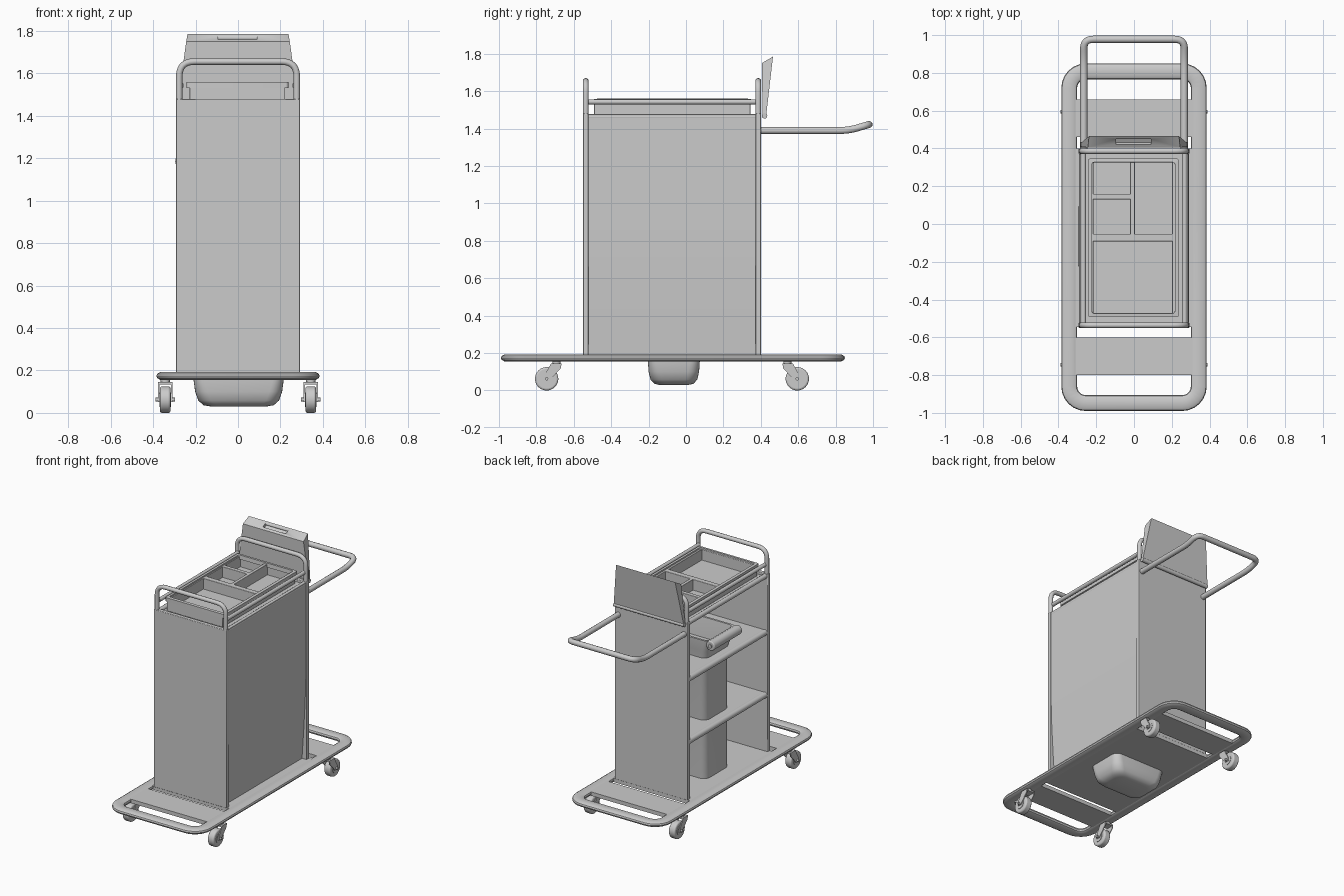
import bpy, bmesh, math
from mathutils import Vector

if "Cube" in bpy.data.objects:
    bpy.data.objects.remove(bpy.data.objects["Cube"])

grey = bpy.data.materials.new("plain_grey")
grey.diffuse_color = (0.6, 0.6, 0.6, 1)
grey.use_nodes = True
grey.node_tree.nodes["Principled BSDF"].inputs["Base Color"].default_value = grey.diffuse_color


def finish(name, bm, bevel=0.0, segs=2):
    bmesh.ops.recalc_face_normals(bm, faces=bm.faces)
    me = bpy.data.meshes.new(name)
    bm.to_mesh(me)
    bm.free()
    ob = bpy.data.objects.new(name, me)
    bpy.context.collection.objects.link(ob)
    me.materials.append(grey)
    if bevel:
        m = ob.modifiers.new("bevel", 'BEVEL')
        m.width, m.segments = bevel, segs
    bpy.ops.object.select_all(action='DESELECT')
    ob.select_set(True)
    bpy.context.view_layer.objects.active = ob
    bpy.ops.object.shade_smooth_by_angle(angle=math.radians(35))
    return ob


def box(name, x, y, z, bevel=0.0):
    bm = bmesh.new()
    bmesh.ops.create_cube(bm, size=1)
    for v in bm.verts:
        v.co = [r[0] + (c + 0.5) * (r[1] - r[0]) for r, c in zip((x, y, z), v.co)]
    return finish(name, bm, bevel)


def loft(name, loops, ring=False):
    """Skin matching loops; ring joins the last to the first, otherwise cap the ends."""
    bm = bmesh.new()
    rows = [[bm.verts.new(p) for p in lp] for lp in loops]
    n = len(rows[0])
    for a, b in zip(rows, rows[1:] + rows[:1] if ring else rows[1:]):
        for i in range(n):
            j = (i + 1) % n
            bm.faces.new((a[i], a[j], b[j], b[i]))
    if not ring:
        bm.faces.new(rows[0])
        bm.faces.new(rows[-1])
    return finish(name, bm)


def round_rect(cx, cy, hx, hy, r, z, n=6):
    pts = []
    for k, (sx, sy) in enumerate(((1, 1), (-1, 1), (-1, -1), (1, -1))):
        for i in range(n + 1):
            a = math.pi / 2 * (k + i / n)
            pts.append((cx + sx * (hx - r) + r * math.cos(a),
                        cy + sy * (hy - r) + r * math.sin(a), z))
    return pts


def prism(name, pts, lo, hi, axis, bevel=0.0):
    """Extrude a 2D outline along x (yz outline) or y (xz outline)."""
    put = (lambda p, t: (t, p[0], p[1])) if axis == 'x' else (lambda p, t: (p[0], t, p[1]))
    ob = loft(name, [[put(p, t) for p in pts] for t in (lo, hi)])
    if bevel:
        m = ob.modifiers.new("bevel", 'BEVEL')
        m.width, m.segments = bevel, 2
    return ob


def cylinder(name, centre, r, length, axis, n=28, bevel=0.0):
    other = [i for i in range(3) if i != axis]
    loops = []
    for t in (-length / 2, length / 2):
        lp = []
        for i in range(n):
            p = list(centre)
            p[axis] += t
            p[other[0]] += r * math.cos(2 * math.pi * i / n)
            p[other[1]] += r * math.sin(2 * math.pi * i / n)
            lp.append(p)
        loops.append(lp)
    ob = loft(name, loops)
    if bevel:
        m = ob.modifiers.new("bevel", 'BEVEL')
        m.width, m.segments, m.limit_method = bevel, 3, 'ANGLE'
    return ob


def tube(name, pts, radius, fillet=0.0, n=6):
    """Round bar along a path with rounded corners."""
    pts = [Vector(p) for p in pts]
    path = [pts[0]]
    for a, b, c in zip(pts, pts[1:], pts[2:]):
        f = min(fillet, (a - b).length * 0.45, (c - b).length * 0.45)
        p, q = b + (a - b).normalized() * f, b + (c - b).normalized() * f
        for i in range(n + 1):
            t = i / n
            path.append(p * (1 - t) ** 2 + b * 2 * t * (1 - t) + q * t * t)
    path.append(pts[-1])
    cu = bpy.data.curves.new(name, 'CURVE')
    cu.dimensions = '3D'
    cu.bevel_depth, cu.bevel_resolution, cu.use_fill_caps = radius, 3, True
    sp = cu.splines.new('POLY')
    sp.points.add(len(path) - 1)
    for s, p in zip(sp.points, path):
        s.co = (*p, 1)
    cu.materials.append(grey)
    ob = bpy.data.objects.new(name, cu)
    bpy.context.collection.objects.link(ob)
    return ob


# base: rounded rim with three deck plates leaving slots between
section = [(0, .174), (.004, .184), (.018, .192), (.068, .192), (.08, .185),
           (.084, .174), (.08, .163), (.068, .156), (.018, .156), (.004, .164)]
loft("base_rim", [round_rect(0, -.07, .385 - d, .92 - d, max(.13 - d, .04), z)
                  for d, z in section], ring=True)
for name, y in (("front_deck", (-.80, -.60)), ("middle_deck", (-.545, .40)), ("back_deck", (.46, .66))):
    box(name, (-.315, .315), y, (.16, .188))

# end panels with hoop handles above
for name, y in (("front", -.536), ("back", .386)):
    box(name + "_panel", (-.293, .293), (y - .015, y + .015), (.185, 1.48), .004)
    tube(name + "_hoop", [(-.277, y, 1.46), (-.277, y, 1.655), (.277, y, 1.655), (.277, y, 1.46)],
         .0155, .07)

# closed side panel, curving inward toward the floor
outer = [(.288, 1.475), (.288, 1.0), (.287, .8), (.281, .6), (.27, .4), (.256, .185)]
prism("side_panel", outer + [(x - .015, z) for x, z in reversed(outer)], -.53, .38, 'y')

# top frame: rails and plate under the tray
for side, s in (("left", -1), ("right", 1)):
    tube(side + "_upper_rail", [(s * .268, -.53, 1.543), (s * .268, .38, 1.543)], .0145)
    tube(side + "_lower_rail", [(s * .272, -.53, 1.462), (s * .272, .38, 1.462)], .018)
box("top_plate", (-.272, .272), (-.53, .38), (1.445, 1.462))

# tray: outer walls, lip and dividers
box("tray_floor", (-.225, .218), (-.49, .345), (1.46, 1.472))
for name, x, y in (("left_wall", (-.228, -.215), (-.492, .345)), ("right_wall", (.202, .22), (-.492, .345)),
                   ("front_wall", (-.225, .215), (-.492, -.47)), ("back_wall", (-.225, .215), (.333, .345)),
                   ("cross_divider", (-.22, .21), (-.092, -.052)), ("long_divider", (-.02, .004), (-.07, .34)),
                   ("short_divider", (-.22, -.01), (.13, .16))):
    box("tray_" + name, x, y, (1.462, 1.55), .003)
lip = [(0, 1.53), (0, 1.558), (.02, 1.56), (.022, 1.53)]
loft("tray_lip", [round_rect(-.003, -.073, .24 - d, .42 - d, .012, z) for d, z in lip], ring=True)

# shelves with rolled front edges
for name, z in (("lower", .615), ("upper", 1.07)):
    box(name + "_shelf", (-.275, .28), (-.53, .38), (z - .03, z))
    tube(name + "_shelf_edge", [(-.27, -.53, z - .018), (-.27, .38, z - .018)], .022)

# tall bin passing through the shelves and hanging under the base
bin_loops = [(.13, .08, .06, .03), (.165, .105, .06, .036), (.19, .125, .06, .058), (.205, .135, .06, .10),
             (.213, .139, .05, .16), (.213, .139, .05, 1.05), (.235, .155, .04, 1.13), (.25, .16, .035, 1.21),
             (.235, .145, .03, 1.21), (.20, .125, .03, 1.06), (.19, .115, .03, .7)]
loft("bin", [round_rect(.003, -.065, hx, hy, r, z) for hx, hy, r, z in bin_loops])
cylinder("bin_roll", (-.262, -.065, 1.185), .034, .32, 1, bevel=.006)
cylinder("bin_roll_pin", (-.262, -.065, 1.185), .014, .335, 1, 16)

# push handle, rising at its end
tube("push_handle", [(-.266, .39, 1.39), (-.266, .87, 1.39), (-.266, .978, 1.422), (.266, .978, 1.422),
                     (.266, .87, 1.39), (.266, .39, 1.39)], .0195, .09)

# tilted holder behind the back hoop, wedge shaped with a slot in its top
wedge = [(-1, .405, 1.75, .244), (-1, .465, 1.785, .238), (-1, .428, 1.465, .283), (-1, .41, 1.465, .283)]
holder = loft("holder", [[(s * w, y, z) for _, y, z, w in wedge] for s in (-1, 1)])
tube("holder_hinge", [(-.283, .42, 1.468), (.283, .42, 1.468)], .015)
slot = box("slot_cutter", (-.095, .09), (-.016, .016), (-.02, .02))
slot.location = (0, .436, 1.768)
slot.rotation_euler.x = math.atan2(.035, .06)
slot.hide_render = True
slot.display_type = 'WIRE'
slot.hide_set(True)
cut = holder.modifiers.new("slot", 'BOOLEAN')
cut.operation, cut.object, cut.solver = 'DIFFERENCE', slot, 'EXACT'

# casters trailing outward at the four corners
for end, y, d in (("front", -.745, -1), ("back", .595, 1)):
    for side, x in (("left", -.343), ("right", .343)):
        tag = f"{end}_{side}_"
        cylinder(tag + "wheel", (x, y, .0625), .0625, .05, 0, 32, .01)
        cylinder(tag + "hub", (x, y, .0625), .034, .056, 0, 24)
        cylinder(tag + "axle", (x, y, .0625), .009, .092, 0, 12)
        stem = y - d * .053
        fork = [(y + d * .016, .052), (y + d * .012, .08), (y - d * .022, .142),
                (stem - d * .026, .142), (stem - d * .022, .118), (y - d * .014, .052)]
        for s in (-1, 1):
            a = x + s * .031
            prism(tag + "fork", fork, a - .003, a + .003, 'x')
        box(tag + "fork_top", (x - .034, x + .034), sorted((y - d * .022, stem - d * .026)), (.134, .145))
        cylinder(tag + "stem", (x, stem, .152), .022, .03, 2, 20)
